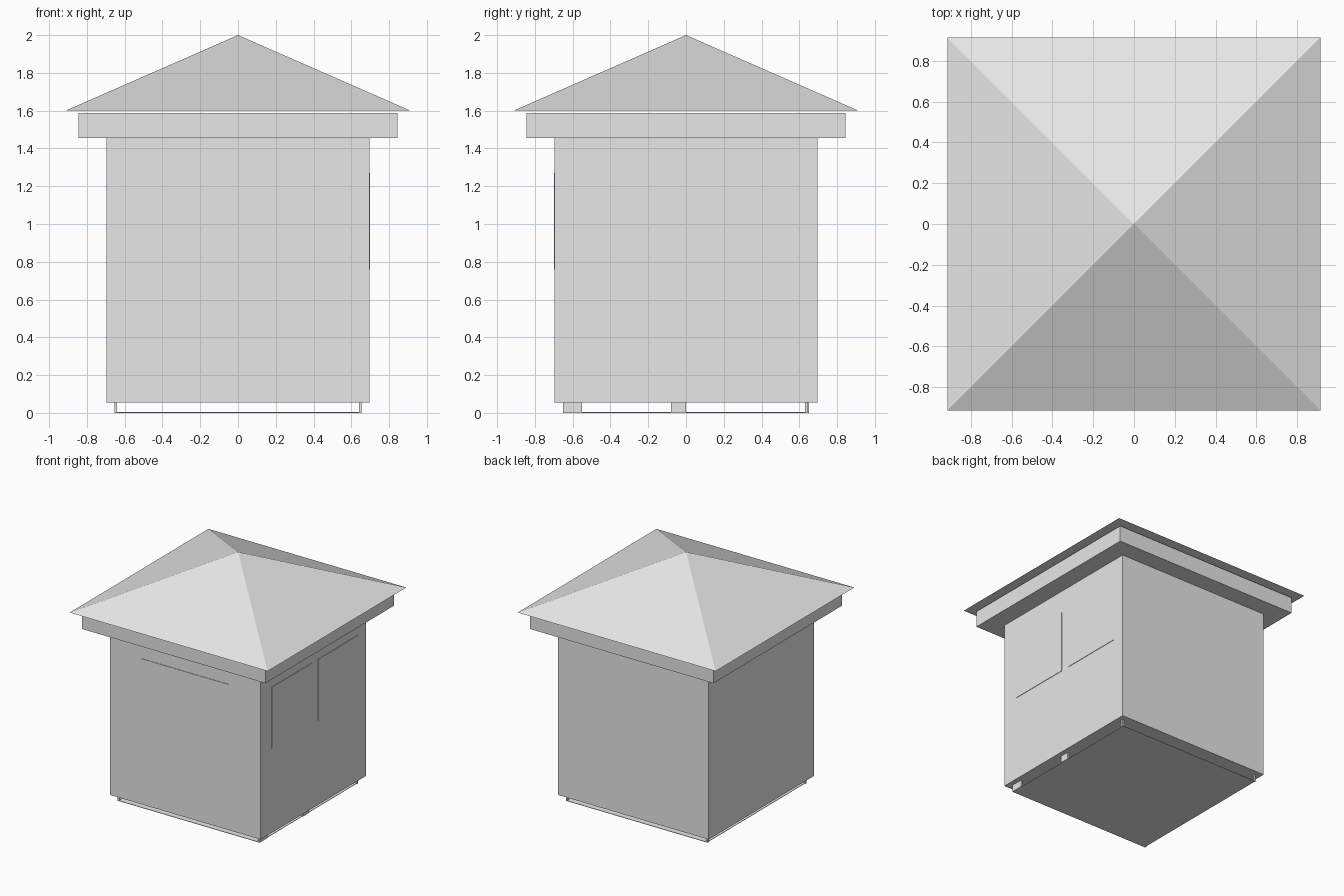
import bpy, bmesh
from mathutils import Vector, Matrix

cube = bpy.data.objects.get("Cube")
if cube:
    bpy.data.objects.remove(cube)

grey = bpy.data.materials.new("light_grey")
grey.use_nodes = True
grey.diffuse_color = (0.8, 0.8, 0.8, 1)
grey.node_tree.nodes["Principled BSDF"].inputs["Base Color"].default_value = (0.8, 0.8, 0.8, 1)


def finish(name, bm):
    bmesh.ops.recalc_face_normals(bm, faces=bm.faces)
    mesh = bpy.data.meshes.new(name)
    bm.to_mesh(mesh)
    bm.free()
    mesh.materials.append(grey)
    obj = bpy.data.objects.new(name, mesh)
    bpy.context.collection.objects.link(obj)
    return obj


def box_mesh(low, high):
    low, high = Vector(low), Vector(high)
    bm = bmesh.new()
    bmesh.ops.create_cube(bm, size=1, matrix=Matrix.Translation((low + high) / 2)
                          @ Matrix.Diagonal((*(high - low), 1)))
    return bm


def box(name, low, high):
    return finish(name, box_mesh(low, high))


def slab(name, half, bottom, top):
    return box(name, (-half, -half, bottom), (half, half, top))


def recess(bm, normal, u_range, z_range, depth):
    """Sink a rectangle into the wall that faces along normal."""
    normal = Vector(normal)
    along = Vector((abs(normal.y), abs(normal.x), 0))
    up = Vector((0, 0, 1))

    def side():
        return [f for f in bm.faces if f.normal.dot(normal) > 0.9]

    for axis, limits in ((along, u_range), (up, z_range)):
        for limit in limits:
            faces = side()
            geom = set(faces)
            for f in faces:
                geom.update(f.edges, f.verts)
            bmesh.ops.bisect_plane(bm, geom=list(geom), plane_co=axis * limit, plane_no=axis)
            bm.normal_update()
    inner = []
    for f in side():
        c = f.calc_center_median()
        if u_range[0] < c.dot(along) < u_range[1] and z_range[0] < c.z < z_range[1]:
            inner.append(f)
    new = bmesh.ops.extrude_face_region(bm, geom=inner)["geom"]
    verts = [v for v in new if isinstance(v, bmesh.types.BMVert)]
    bmesh.ops.translate(bm, verts=verts, vec=-normal * depth)
    bm.normal_update()


# Cabin walls with a doorway, a deep side window and three shallow windows
WALL = 0.695
walls = box_mesh((-WALL, -WALL, 0.055), (WALL, WALL, 1.457))
walls.normal_update()
recess(walls, (1, 0, 0), (-0.63, -0.02), (0.12, 1.38), 0.015)
recess(walls, (1, 0, 0), (-0.57, -0.08), (0.13, 1.31), 0.02)
recess(walls, (1, 0, 0), (0.06, 0.6), (0.75, 1.28), 0.025)
recess(walls, (0, -1, 0), (-0.4, 0.4), (0.76, 1.27), 0.004)
recess(walls, (0, 1, 0), (-0.4, 0.4), (0.76, 1.27), 0.004)
recess(walls, (-1, 0, 0), (-0.55, 0.59), (0.76, 1.27), 0.004)
finish("walls", walls)

# Door handle
box("door_handle", (0.655, -0.2, 0.73), (0.685, -0.12, 0.742))

# Base plate and the small feet under the walls
slab("base_plate", 0.65, 0, 0.004)
for i, (y0, y1) in enumerate(((-0.65, -0.55), (-0.08, 0), (0.63, 0.645))):
    box(f"right_foot_{i}", (0.64, y0, 0), (0.655, y1, 0.056))
for i, y in enumerate((-0.65, 0.635)):
    box(f"left_foot_{i}", (-0.655, y, 0), (-0.64, y + 0.015, 0.056))

# Fascia under the eaves
slab("fascia", 0.845, 1.455, 1.587)

# Pyramid roof
roof = bmesh.new()
E = 0.913
eaves = [roof.verts.new((x * E, y * E, 1.6)) for x, y in ((-1, -1), (1, -1), (1, 1), (-1, 1))]
peak = roof.verts.new((0, 0, 2))
roof.faces.new(eaves)
for i in range(4):
    roof.faces.new((eaves[i], eaves[(i + 1) % 4], peak))
finish("roof", roof)
